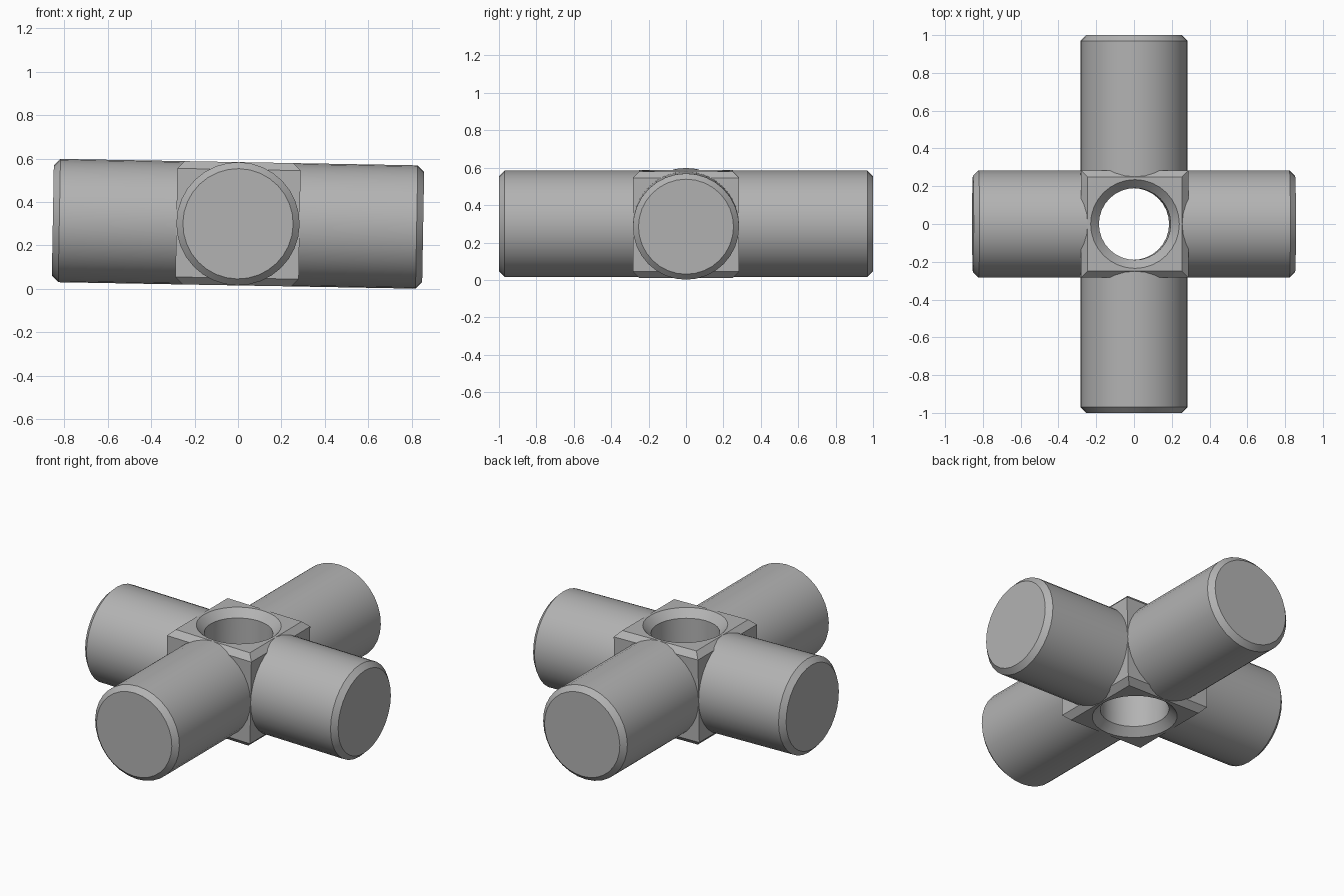
import bpy, bmesh
from math import radians, pi
from mathutils import Matrix

cube = bpy.data.objects.get("Cube")
if cube:
    bpy.data.objects.remove(cube, do_unlink=True)

R = 0.284          # arm radius and hub half width
CHAMFER = 0.03
SIDES = 32
TILT = Matrix.Translation((0, 0, 0.3)) @ Matrix.Rotation(radians(1.03), 4, 'Y')

metal = bpy.data.materials.new("grey_metal")
metal.use_nodes = True
GREY = (0.45, 0.45, 0.45, 1)
metal.diffuse_color = GREY
metal.node_tree.nodes["Principled BSDF"].inputs["Base Color"].default_value = GREY


def add_object(name, bm):
    bmesh.ops.recalc_face_normals(bm, faces=bm.faces)
    mesh = bpy.data.meshes.new(name)
    bm.to_mesh(mesh)
    bm.free()
    mesh.materials.append(metal)
    obj = bpy.data.objects.new(name, mesh)
    bpy.context.collection.objects.link(obj)
    return obj


def lathe(name, profile):
    """Closed solid of stacked rings, given as (radius, z)."""
    bm = bmesh.new()
    rings = [bmesh.ops.create_circle(bm, segments=SIDES, radius=r,
                                     matrix=Matrix.Translation((0, 0, z)))["verts"]
             for r, z in profile]
    for a, b in zip(rings, rings[1:]):
        for i in range(SIDES):
            j = (i + 1) % SIDES
            bm.faces.new((a[i], a[j], b[j], b[i]))
    bm.faces.new(rings[0])
    bm.faces.new(rings[-1])
    return add_object(name, bm)


def smooth(obj):
    bpy.ops.object.select_all(action='DESELECT')
    obj.select_set(True)
    bpy.context.view_layer.objects.active = obj
    bpy.ops.object.shade_smooth_by_angle(angle=radians(30))


# Hub: block with chamfered top and bottom rims
bm = bmesh.new()
bmesh.ops.create_cube(bm, size=2 * R)
rims = [e for e in bm.edges if abs(e.verts[0].co.z - e.verts[1].co.z) < 0.01]
bmesh.ops.bevel(bm, geom=rims, offset=0.034, segments=1, affect='EDGES')
hub = add_object("hub", bm)

# Countersunk through hole in the hub
cutter = lathe("hole_cutter", [(0.275, -R - 0.04), (0.19, -R + 0.045),
                               (0.19, R - 0.045), (0.275, R + 0.04)])
cut = hub.modifiers.new("hole", 'BOOLEAN')
cut.operation = 'DIFFERENCE'
cut.solver = 'EXACT'
cut.object = cutter
bpy.context.view_layer.objects.active = hub
bpy.ops.object.modifier_apply(modifier=cut.name)
bpy.data.objects.remove(cutter, do_unlink=True)
smooth(hub)
hub.matrix_world = TILT

# Four chamfered round arms: the front and back pair is longer
for name, turn, length in (("left_arm", 0, 0.853), ("back_arm", 1, 1.0),
                           ("right_arm", 2, 0.853), ("front_arm", 3, 1.0)):
    arm = lathe(name, [(R, 0.245), (R, length - CHAMFER), (R - CHAMFER, length)])
    smooth(arm)
    arm.matrix_world = (TILT @ Matrix.Rotation(turn * pi / 2, 4, 'Z')
                        @ Matrix.Rotation(pi / 2, 4, 'Y'))
